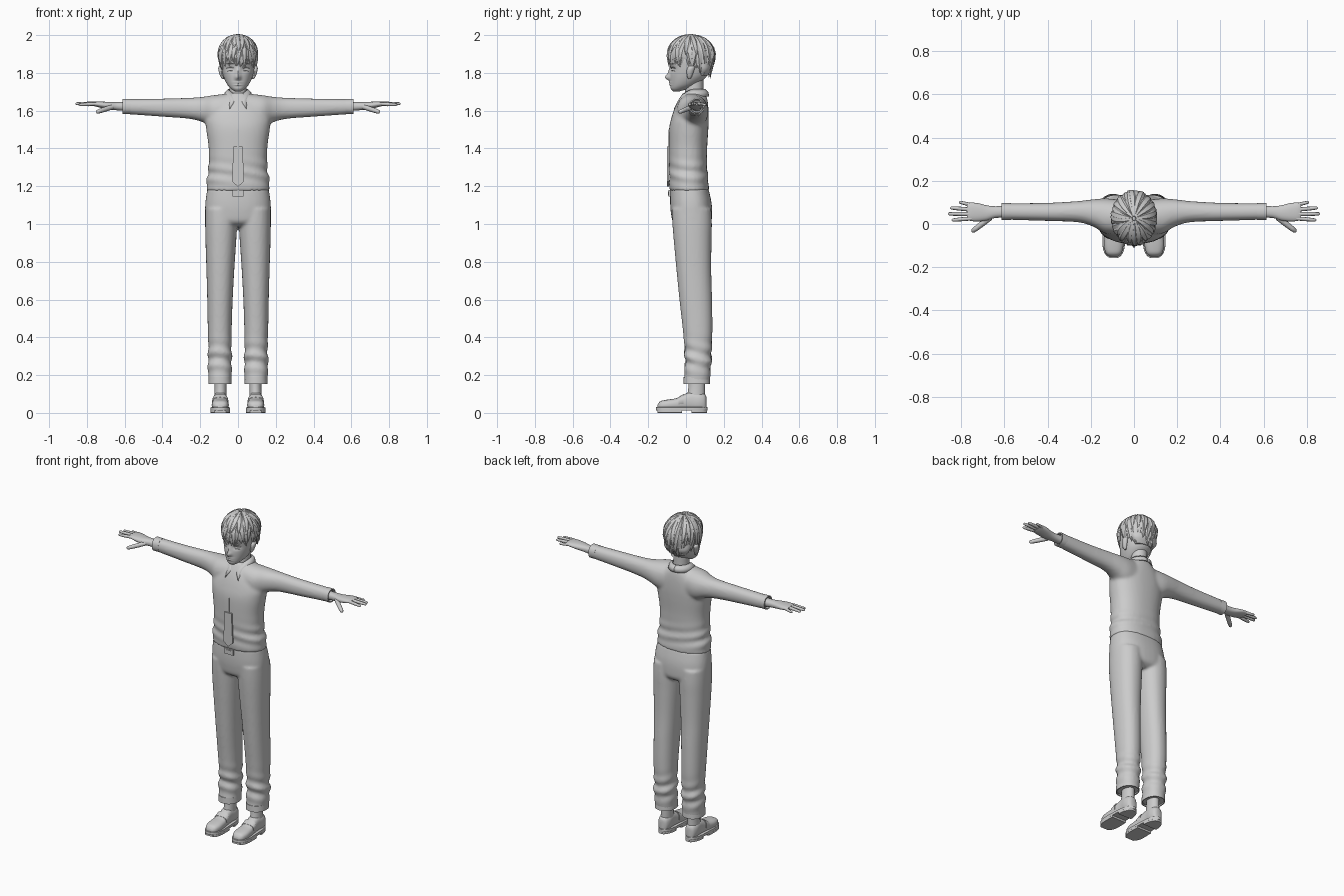
import bpy, bmesh, math, random
from mathutils import Vector
random.seed(4)

grey = bpy.data.materials.new("plain grey")
grey.diffuse_color = (0.6, 0.6, 0.6, 1)


def finish(name, bm, angle=40):
    bmesh.ops.recalc_face_normals(bm, faces=bm.faces)
    me = bpy.data.meshes.new(name)
    bm.to_mesh(me)
    bm.free()
    ob = bpy.data.objects.new(name, me)
    bpy.context.collection.objects.link(ob)
    me.materials.append(grey)
    bpy.ops.object.select_all(action='DESELECT')
    ob.select_set(True)
    bpy.context.view_layer.objects.active = ob
    bpy.ops.object.shade_smooth_by_angle(angle=math.radians(angle))
    return ob


def skin(bm, rings):
    vs = [[bm.verts.new(p) for p in r] for r in rings]
    n = len(vs[0])
    for r, s in zip(vs, vs[1:]):
        for i in range(n):
            bm.faces.new((r[i], r[(i + 1) % n], s[(i + 1) % n], s[i]))
    bm.faces.new(vs[0])
    bm.faces.new(vs[-1])


def smooth_rows(rows, sub):
    out = []
    for i in range(len(rows) - 1):
        p = [rows[max(0, min(len(rows) - 1, i + k))] for k in (-1, 0, 1, 2)]
        for s in range(sub):
            t = s / sub
            out.append([0.5 * (2 * b + (c - a) * t + (2*a - 5*b + 4*c - d) * t * t
                        + (3*b - a - 3*c + d) * t ** 3) for a, b, c, d in zip(*p)])
    return out + [rows[-1]]


def loft(bm, axis, rows, n=32, power=2.0, sub=4, bend=None):
    """rows: position on axis, then low/high limits of the two other axes"""
    rings = []
    for t, a0, a1, b0, b1 in smooth_rows(rows, sub):
        ring = []
        for i in range(n):
            w = 2 * math.pi * i / n
            c, s = math.cos(w), math.sin(w)
            a = (a0 + a1) / 2 + (a1 - a0) / 2 * math.copysign(abs(c) ** (2 / power), c)
            b = (b0 + b1) / 2 + (b1 - b0) / 2 * math.copysign(abs(s) ** (2 / power), s)
            p = [a, b]
            p.insert(axis, t)
            p = Vector(p)
            ring.append(bend(p) if bend else p)
        rings.append(ring)
    skin(bm, rings)


def tube(bm, pts, normals, widths, thick, n=8):
    rings = []
    for i, p in enumerate(pts):
        d = (pts[min(i + 1, len(pts) - 1)] - pts[max(i - 1, 0)]).normalized()
        side = d.cross(normals[i]).normalized()
        up = side.cross(d)
        rings.append([p + side * widths[i] * math.cos(2 * math.pi * k / n)
                      + up * thick[i] * math.sin(2 * math.pi * k / n) for k in range(n)])
    skin(bm, rings)


def sx(s, lo, hi):
    return (lo, hi) if s > 0 else (-hi, -lo)


def fuse(ob, voxel):
    m = ob.modifiers.new("fuse", 'REMESH')
    m.mode, m.voxel_size, m.use_smooth_shade = 'VOXEL', voxel, True
    m = ob.modifiers.new("soften", 'SMOOTH')
    m.factor, m.iterations = 0.5, 5


def gauss(x, c, w):
    return math.exp(-((x - c) / w) ** 2)


# sweater: torso and sleeves fused, with folds above the hem
def sweater_fold(p):
    k = 1 + 0.04 * gauss(p.z, 1.27, 0.06) * math.sin(p.z * 95 + p.x * 16 + p.y * 9)
    return Vector((p.x * k, 0.015 + (p.y - 0.015) * k, p.z))


bm = bmesh.new()
loft(bm, 2, [(1.175, -.166, .166, -.087, .122), (1.23, -.166, .166, -.089, .118),
             (1.3, -.156, .156, -.09, .112), (1.4, -.155, .155, -.092, .112),
             (1.5, -.168, .168, -.09, .118), (1.56, -.172, .172, -.078, .12),
             (1.62, -.145, .145, -.058, .118), (1.665, -.095, .095, -.035, .112),
             (1.695, -.058, .058, -.015, .1)], 48, 2.3, 8, sweater_fold)
for s in (1, -1):
    loft(bm, 0, [(s * x, *r) for x, *r in [
        (.06, -.05, .112, 1.5, 1.69), (.13, -.045, .118, 1.51, 1.682),
        (.19, -.012, .114, 1.54, 1.673), (.26, .008, .106, 1.557, 1.668),
        (.4, .014, .098, 1.568, 1.664), (.6, .02, .096, 1.582, 1.662)]], 28, 2.2, 6)
fuse(finish("sweater", bm), 0.009)

# trousers: hips and legs fused, with folds near the ankle
def leg_fold(p):
    f = gauss(p.z, .29, .07) * math.sin(p.z * 85 + p.y * 22 + p.x * 8)
    return Vector((p.x + .005 * f * (1 if abs(p.x) > .095 else -1) * (1 if p.x > 0 else -1),
                   p.y + .006 * f * (1 if p.y > .06 else -1), p.z))


bm = bmesh.new()
loft(bm, 2, [(1.19, -.162, .162, -.082, .118), (1.12, -.172, .172, -.084, .134),
             (1.06, -.174, .174, -.08, .138), (1.01, -.168, .168, -.068, .132),
             (.985, -.12, .12, -.03, .1)], 48, 2.4, 6)
for s in (1, -1):
    loft(bm, 2, [(z, *sx(s, a, b), c, d) for z, a, b, c, d in [
        (1.08, .0, .173, -.075, .134), (1.0, .004, .174, -.072, .137),
        (.9, .01, .172, -.064, .135), (.75, .02, .167, -.05, .134),
        (.6, .028, .163, -.035, .138), (.45, .033, .16, -.018, .14),
        (.34, .034, .157, -.008, .136), (.25, .033, .16, -.006, .132),
        (.16, .035, .155, -.012, .126)]], 28, 2.2, 8, leg_fold)
fuse(finish("trousers", bm), 0.008)

# hollow ends of sleeves and trouser legs
bm = bmesh.new()
for s in (1, -1):
    loft(bm, 0, [(s * x, .018 + k, .097 - k, 1.581 + k, 1.663 - k) for x, k in
                 ((.57, .001), (.612, 0), (.612, .006), (.58, .01))], 28, 2.2, 1)
    loft(bm, 2, [(z, *sx(s, .034 + k, .157 - k), -.014 + k, .128 - k) for z, k in
                 ((.19, .002), (.153, 0), (.153, .006), (.19, .01))], 28, 2.2, 1)
finish("cuffs", bm)

# hands with four fingers and a thumb
for s in (1, -1):
    bm = bmesh.new()
    loft(bm, 0, [(s * x, *r) for x, *r in [
        (.57, .03, .085, 1.596, 1.646), (.64, .028, .082, 1.602, 1.645),
        (.68, .016, .086, 1.606, 1.646), (.72, .012, .096, 1.614, 1.648),
        (.755, .014, .099, 1.622, 1.648), (.772, .022, .094, 1.628, 1.645)]], 20, 2.3)
    for a, b, r in [((.75, .026, 1.636), (.843, .018, 1.632), .0095),
                    ((.75, .046, 1.638), (.861, .047, 1.637), .0098),
                    ((.75, .066, 1.637), (.85, .075, 1.635), .0095),
                    ((.745, .086, 1.634), (.81, .102, 1.63), .0085),
                    ((.665, .03, 1.62), (.75, -.036, 1.592), .0135)]:
        A, B = Vector((a[0] * s, *a[1:])), Vector((b[0] * s, *b[1:]))
        w = [r, r, r * .9, r * .75, r * .2]
        tube(bm, [A.lerp(B, t) for t in (0, .4, .75, .95, 1)], [Vector((0, 0, 1))] * 5, w, w)
    finish("hand", bm, 60)

# shoes: upper, welt, notched sole, and the ankle above
for s in (1, -1):
    bm = bmesh.new()
    loft(bm, 1, [(y, *sx(s, .094 - w, .094 + w), .012, h) for y, w, h in [
        (-.15, .02, .045), (-.135, .036, .062), (-.1, .045, .07), (-.05, .043, .078),
        (-.01, .038, .098), (.03, .036, .112), (.07, .038, .108), (.098, .03, .1),
        (.108, .016, .085)]], 24, 2.6)
    finish("shoe", bm)
    bm = bmesh.new()
    for z0, z1, y0, y1 in ((.012, .03, -.158, .115), (0, .014, -.15, -.02), (0, .014, .03, .112)):
        rows = []
        for i in range(15):
            t = -math.cos(math.pi * i / 14)
            y = y0 + (y1 - y0) * (t + 1) / 2
            u = (y + .0225) / .138
            w = (.051 - .006 * u) * max(.02, 1 - abs(u) ** 4) ** .5
            rows.append((y, *sx(s, .094 - w, .094 + w), z0, z1))
        loft(bm, 1, rows, 16, 12, 1)
    finish("sole", bm)
    bm = bmesh.new()
    loft(bm, 2, [(.06, *sx(s, .06, .128), .0, .1), (.13, *sx(s, .06, .124), .012, .1),
                 (.2, *sx(s, .06, .124), .015, .1)], 20)
    # strap over the instep
    loft(bm, 1, [(-.04, *sx(s, .05, .138), .03, .083), (-.012, *sx(s, .053, .135), .03, .101)],
         20, 2.6, 1)
    finish("ankle_and_strap", bm)

# head with nose, eye sockets and lips shaped in
def face(p):
    if p.y < 0:
        p.y -= .026 * gauss(p.x, 0, .013) * gauss(p.z, 1.776, .016)
        p.y -= .010 * gauss(p.x, 0, .011) * gauss(p.z, 1.805, .022)
        p.y += .010 * gauss(abs(p.x), .038, .02) * gauss(p.z, 1.82, .014)
        p.y -= .007 * gauss(p.x, 0, .02) * (gauss(p.z, 1.749, .005) + gauss(p.z, 1.737, .005))
    return p


bm = bmesh.new()
loft(bm, 2, [(1.702, -.016, .016, -.068, -.035), (1.716, -.037, .037, -.08, .01),
             (1.74, -.058, .058, -.082, .06), (1.78, -.077, .077, -.084, .108),
             (1.83, -.088, .088, -.084, .125), (1.88, -.091, .091, -.086, .13),
             (1.94, -.078, .078, -.066, .115), (1.98, -.04, .04, -.02, .07)], 64, 2.1, 10, face)
loft(bm, 2, [(1.62, -.055, .055, -.012, .1), (1.68, -.046, .046, -.006, .092),
             (1.78, -.046, .046, -.002, .092)], 24)
finish("head", bm, 60)

# ears, eyelids and brows
bm = bmesh.new()
for s in (1, -1):
    loft(bm, 2, [(z, *sx(s, .075, x), y, y + d) for z, x, y, d in
                 [(1.768, .085, .012, .012), (1.785, .095, .005, .028), (1.815, .104, .004, .04),
                  (1.832, .103, .012, .035), (1.84, .095, .022, .015)]], 12)
    for z, w, h, y in ((1.828, .02, .0022, -.074), (1.812, .014, .0014, -.073), (1.85, .022, .002, -.08)):
        pts = [Vector((s * (.04 + w * t), y + .012 * (t + .4) * (t > -.4), z - .003 * t * t))
               for t in (-1, -.5, 0, .5, 1)]
        tube(bm, pts, [Vector((0, -1, 0))] * 5, [h * .3, h, h, h, h * .3], [.004] * 5)
finish("ears_and_eyelids", bm)

# hair: cap and pointed locks fanning out from the crown
def hair_point(a, phi, lift):
    over = max(0, phi - math.pi / 2)
    r = math.sin(min(phi, math.pi / 2)) * (1 - .13 * over)
    z = math.cos(phi) if over == 0 else -over
    return Vector(((.094 + lift) * r * math.cos(a), .026 + (.116 + lift) * r * math.sin(a),
                   1.885 + (.103 + lift) * z))


bm = bmesh.new()
loft(bm, 2, [(1.84, -.09, .09, -.01, .136), (1.87, -.096, .096, -.07, .143),
             (1.9, -.095, .095, -.09, .142), (1.94, -.085, .085, -.074, .128),
             (1.97, -.06, .06, -.04, .095), (1.99, -.015, .015, .01, .045)], 32)
loft(bm, 2, [(1.785, -.06, .06, .06, .115), (1.82, -.085, .085, .045, .135),
             (1.86, -.09, .09, .0, .138)], 32)
for count, start, trim, lift, width in ((26, .9, 0, .001, .019), (24, .3, .12, .006, .021),
                                        (18, .08, .75, .011, .02)):
    for i in range(count):
        a = 2 * math.pi * (i + random.uniform(.2, .8)) / count
        back = math.sin(a)
        end = math.pi / 2 + (.62 + .32 * max(0, back) - .2 * max(0, -back)) - trim + random.uniform(-.16, .2)
        turn = random.uniform(-.3, .3)
        pts, nor = [], []
        for k in range(8):
            t = k / 7
            p = hair_point(a + turn * (t - .4), start + (end - start) * t,
                           lift + .008 * max(0, t - .75))
            pts.append(p)
            nor.append((p - Vector((0, .026, 1.87))).normalized())
        w = [width * f for f in (.3, .6, .85, 1, 1, .85, .5, .04)]
        tube(bm, pts, nor, w, [.007, .008, .009, .009, .009, .008, .005, .001], 6)
finish("hair", bm, 35)

# shirt collar folded over the neckline, with two points in front
bm = bmesh.new()
for s in (1, -1):
    rows = []
    for i in range(17):
        t = i / 16
        a = math.pi / 2 - math.pi * t
        f = max(0, (t - .5) * 2)
        c, d = math.cos(a) * s, math.sin(a)
        top = Vector((.05 * c, .042 + .058 * d, 1.712 - .04 * f ** 1.5))
        low = Vector((.073 * c + s * .045 * f ** 3, .042 + .078 * d - .026 * f ** 2, 1.675 - .068 * f ** 1.6))
        rows.append([bm.verts.new(p) for p in (top, top.lerp(low, .5) + Vector((c, d, .3)) * .006, low)])
    for r, q in zip(rows, rows[1:]):
        for k in (0, 1):
            bm.faces.new((r[k], q[k], q[k + 1], r[k + 1]))
m = finish("collar", bm).modifiers.new("cloth", 'SOLIDIFY')
m.thickness, m.offset = .006, 0


# flat pieces on the front: tie end, placket seam, belt buckle
def plate(name, outline, y, depth):
    bm = bmesh.new()
    skin(bm, [[Vector((x, y + k, z)) for x, z in outline] for k in (0, depth)])
    return finish(name, bm, 20)


plate("tie", [(-.024, 1.41), (.024, 1.41), (.032, 1.225), (0, 1.198), (-.032, 1.225)], -.1, .009)
plate("placket", [(-.004, 1.41), (.004, 1.41), (.004, 1.5), (-.004, 1.5)], -.093, .008)
plate("buckle", [(-.03, 1.145), (.03, 1.145), (.03, 1.18), (-.03, 1.18)], -.092, .009)
plate("buckle_inset", [(-.02, 1.152), (.02, 1.152), (.02, 1.173), (-.02, 1.173)], -.095, .005)
